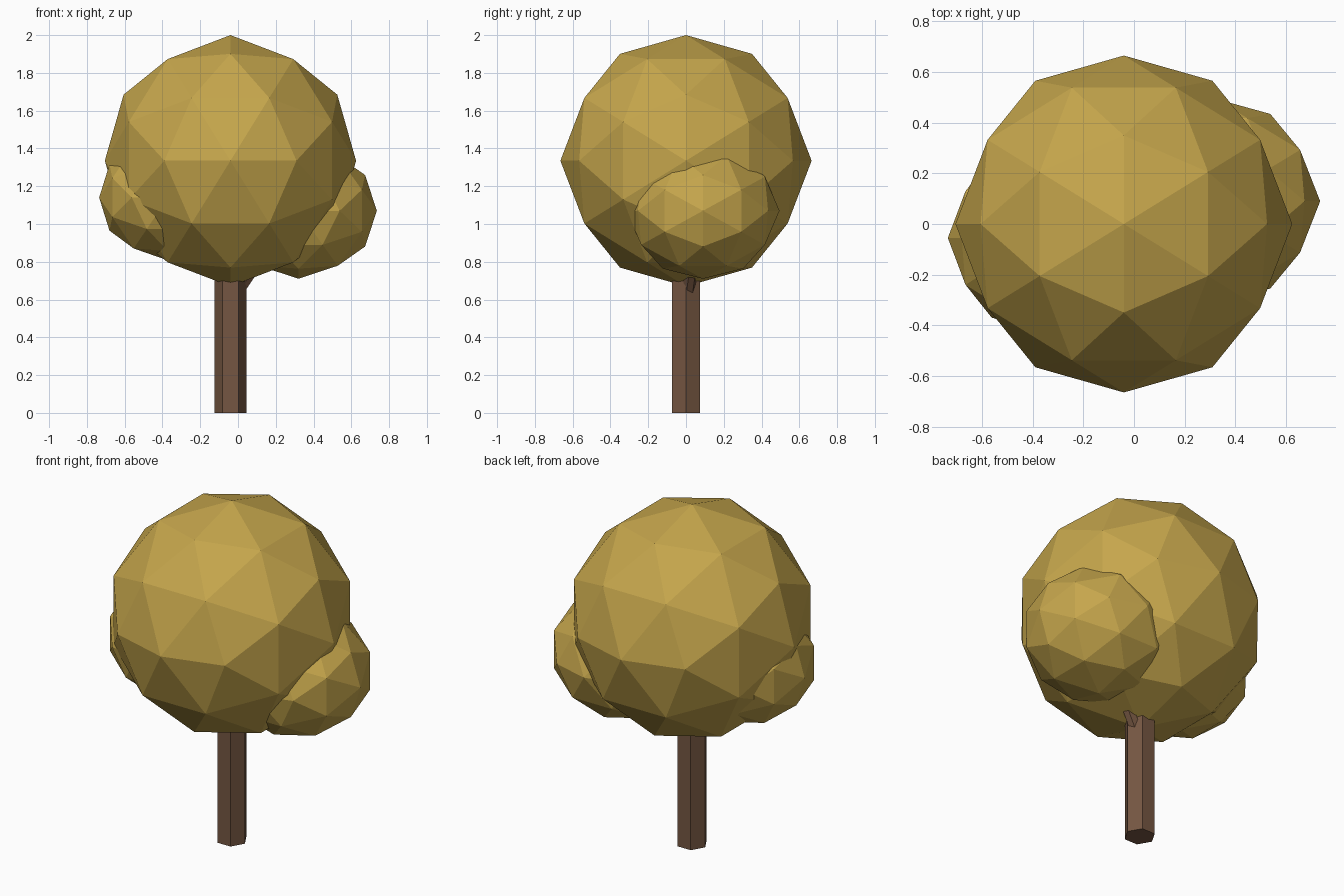
import bpy
import math
from mathutils import Matrix, Vector

cube = bpy.data.objects.get("Cube")
if cube:
    bpy.data.objects.remove(cube, do_unlink=True)


def make_material(name, rgb):
    mat = bpy.data.materials.new(name)
    mat.use_nodes = True
    color = (*rgb, 1.0)
    mat.diffuse_color = color
    mat.node_tree.nodes["Principled BSDF"].inputs["Base Color"].default_value = color
    return mat


leaf = make_material("golden_leaf", (0.56, 0.38, 0.072))
bark = make_material("brown_bark", (0.178, 0.094, 0.054))

# Turns an icosphere so that the middle of an edge points straight up
EDGE_UP = Matrix.Rotation(math.pi / 2, 4, "Z") @ Matrix.Rotation(-math.atan(2 / (1 + math.sqrt(5))), 4, "Y")


def foliage(name, center, radii):
    bpy.ops.mesh.primitive_ico_sphere_add(subdivisions=2, radius=1)
    obj = bpy.context.object
    obj.name = name
    obj.data.transform(Matrix.Diagonal((*radii, 1)) @ EDGE_UP)
    obj.location = center
    obj.data.materials.append(leaf)


def limb(name, start, end, radius):
    start, end = Vector(start), Vector(end)
    axis = end - start
    bpy.ops.mesh.primitive_cylinder_add(vertices=6, radius=radius, depth=axis.length)
    obj = bpy.context.object
    obj.name = name
    # A corner of the hexagon faces along x
    obj.data.transform(Matrix.Rotation(math.pi / 2, 4, "Z"))
    obj.rotation_euler = axis.to_track_quat("Z", "Y").to_euler() if axis.x else (0, 0, 0)
    obj.location = (start + end) / 2
    obj.data.materials.append(bark)


# Crown and the two side clumps
foliage("main_crown", (-0.04, 0, 1.335), (0.665, 0.665, 0.665))
foliage("left_clump", (0.32, 0.09, 1.07), (0.415, 0.405, 0.36))
foliage("right_clump", (-0.37, -0.055, 1.14), (0.365, 0.37, 0.333))

# Hexagonal trunk and the small branch reaching into the left clump
limb("trunk", (-0.04, 0, 0), (-0.04, 0, 0.95), 0.085)
limb("left_branch", (-0.01, 0.01, 0.63), (0.22, 0.06, 0.98), 0.034)
